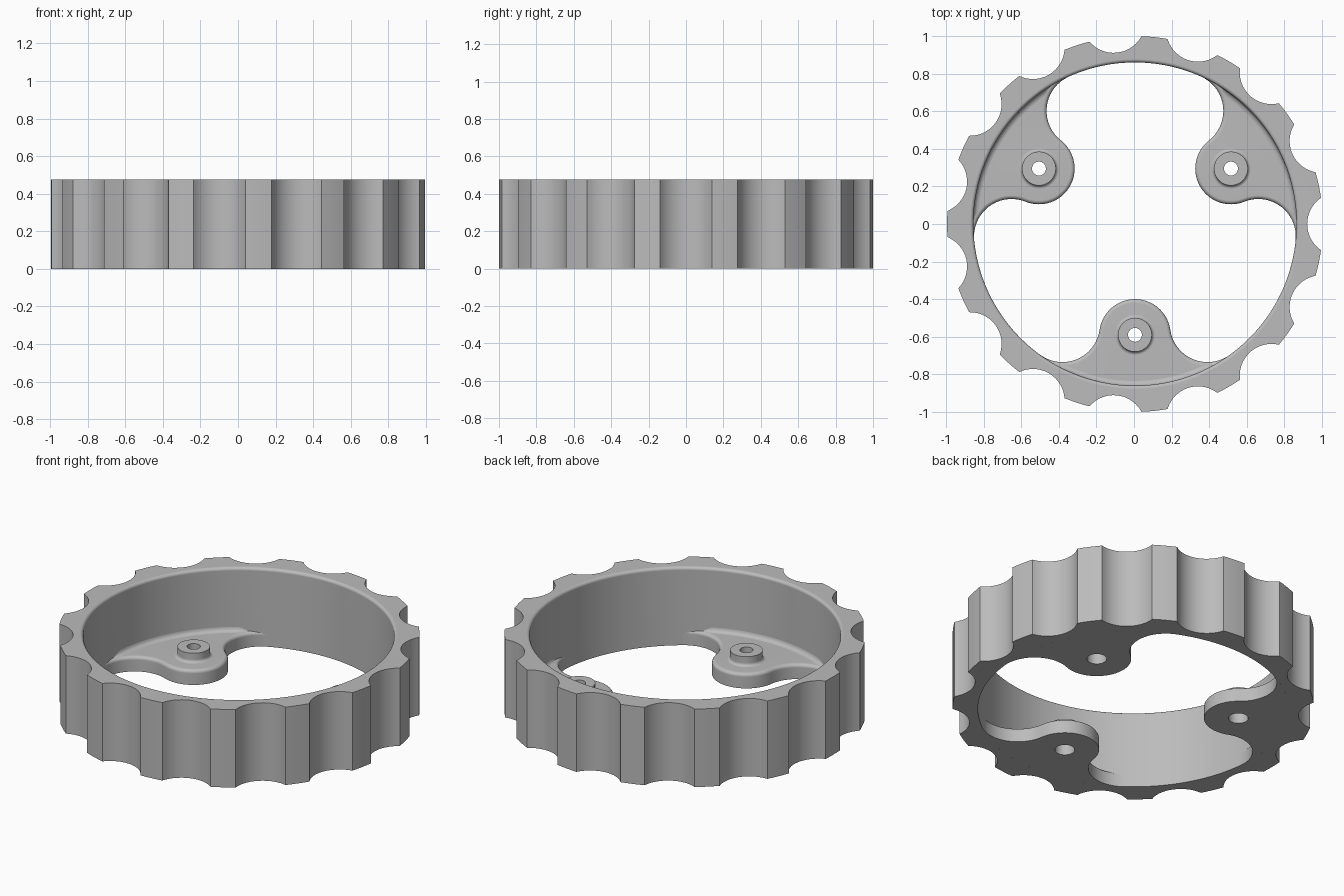
import bpy, bmesh
from math import sin, cos, pi, radians, atan2, acos, hypot, sqrt
from mathutils import Matrix, Vector

cube = bpy.data.objects.get("Cube")
if cube:
    bpy.data.objects.remove(cube)

HEIGHT, WALL, RIM = 0.476, 0.86, 0.018      # ring height, inner radius, rim rounding
PLATE, EDGE, COVE = 0.09, 0.02, 0.025       # arm thickness, edge rounding, wall fillet
LOBES = 15
SHIFT = Vector((0.005, 0, 0))

grey = bpy.data.materials.new("plain grey")
grey.use_nodes = True
grey.diffuse_color = (0.5, 0.5, 0.5, 1)
grey.node_tree.nodes["Principled BSDF"].inputs["Base Color"].default_value = (0.5, 0.5, 0.5, 1)


def arc(cx, cy, r, a0, a1, n):
    """n + 1 points along an arc, angles in radians."""
    return [(cx + r * cos(a0 + (a1 - a0) * i / n), cy + r * sin(a0 + (a1 - a0) * i / n))
            for i in range(n + 1)]


def add_loop(bm, pts, z):
    return [bm.verts.new((x, y, z)) for x, y in pts]


def bridge(bm, a, b):
    n = len(a)
    for i in range(n):
        j = (i + 1) % n
        bm.faces.new((a[i], a[j], b[j], b[i]))


def loop_edges(bm, loop):
    return [bm.edges.get((loop[i - 1], loop[i])) for i in range(len(loop))]


def finish(bm, name):
    mesh = bpy.data.meshes.new(name)
    bm.to_mesh(mesh)
    bm.free()
    mesh.materials.append(grey)
    ob = bpy.data.objects.new(name, mesh)
    bpy.context.collection.objects.link(ob)
    bpy.ops.object.select_all(action='DESELECT')
    ob.select_set(True)
    bpy.context.view_layer.objects.active = ob
    bpy.ops.object.shade_smooth_by_angle(angle=radians(32))
    mod = ob.modifiers.new("even_normals", 'WEIGHTED_NORMAL')
    mod.keep_sharp = True
    return ob


# Scalloped outer outline: short lobe arcs joined by round grooves
def scalloped_outline():
    pts = []
    half_lobe, half_groove = radians(4), radians(8)
    chord, depth = sin(half_groove), cos(half_groove) - 0.917
    r = (chord ** 2 + depth ** 2) / (2 * depth)
    centre = 0.917 + r
    sweep = atan2(chord, centre - cos(half_groove))
    for k in range(LOBES):
        g = 2 * pi * k / LOBES
        pts += arc(centre * cos(g), centre * sin(g), r, g + pi + sweep, g + pi - sweep, 14)
        lobe = g + pi / LOBES
        pts += arc(0, 0, 1, lobe - half_lobe, lobe + half_lobe, 4)[1:-1]
    return pts


# Grip ring with a rounded inner rim
bm = bmesh.new()
outer = scalloped_outline()
angles = [atan2(y, x) for x, y in outer]
loops = [add_loop(bm, outer, 0), add_loop(bm, outer, HEIGHT)]
profile = arc(WALL + RIM, HEIGHT - RIM, RIM, pi / 2, pi, 4) + [(WALL, 0)]
for r, z in profile:
    loops.append(add_loop(bm, [(r * cos(a), r * sin(a)) for a in angles], z))
for i in range(len(loops)):
    bridge(bm, loops[i - 1], loops[i])
bmesh.ops.recalc_face_normals(bm, faces=bm.faces)
bm.transform(Matrix.Translation(SHIFT))
finish(bm, "scalloped_ring")

# Arm outline: round head blended into the ring wall by tangent arcs
HEAD_Y, HEAD_R, BLEND = -0.59, 0.19, 0.2
D = WALL - BLEND
CY = (D ** 2 - (HEAD_R + BLEND) ** 2 + HEAD_Y ** 2) / (2 * HEAD_Y)
CX = sqrt(D ** 2 - CY ** 2)
BLEND_ANGLE = atan2(CY, CX)


def wall_end(offset):
    """Angle at which the inset blend arc meets the ring wall."""
    c = (D ** 2 + WALL ** 2 - (BLEND + offset) ** 2) / (2 * D * WALL)
    return BLEND_ANGLE - acos(min(1, c))


def arm_outline(offset):
    t = atan2(CY - HEAD_Y, CX)
    w = wall_end(offset)
    e = atan2(WALL * sin(w) - CY, WALL * cos(w) - CX) + 2 * pi
    half = arc(0, HEAD_Y, HEAD_R - offset, pi / 2, t, 16)
    half += arc(CX, CY, BLEND + offset, t + pi, e, 18)[1:]
    half += arc(0, 0, WALL, w, -pi / 2, 14)[1:]
    return half + [(-x, y) for x, y in half[-2:0:-1]]


def cove_size(a):
    """Wall fillet radius, narrowing to nothing at the arm tips."""
    d = BLEND_ANGLE - (-pi / 2 + abs(a + pi / 2))
    R = BLEND + EDGE
    if D * sin(d) >= R:
        return COVE
    return max(0.0005, min(COVE, WALL - D * cos(d) - sqrt(R ** 2 - (D * sin(d)) ** 2)))


def build_arm(name, turn):
    bm = bmesh.new()
    # plate sides with a rounded upper edge
    sides = [(0, 0)] + [(EDGE - x, PLATE - EDGE + z)
                        for x, z in arc(0, 0, EDGE, 0, pi / 2, 4)]
    plate = [add_loop(bm, arm_outline(o), z) for o, z in sides]
    for a, b in zip(plate, plate[1:]):
        bridge(bm, a, b)
    # boss with filleted foot and stepped through hole
    boss_r, foot, top, bore, wide = 0.09, 0.018, 0.147, 0.037, 0.055
    prof = arc(boss_r + foot, PLATE + foot, foot, 1.5 * pi, pi, 4)
    prof += [(boss_r, top), (bore, top), (bore, PLATE), (wide, PLATE), (wide, 0)]
    boss = [add_loop(bm, arc(0, HEAD_Y, r, 0, 2 * pi, 40)[:-1], z) for r, z in prof]
    for a, b in zip(boss, boss[1:]):
        bridge(bm, a, b)
    # flat top and underside, each with its round opening
    for a, b in ((plate[-1], boss[0]), (plate[0], boss[-1])):
        bmesh.ops.triangle_fill(bm, use_beauty=True, use_dissolve=False,
                                edges=loop_edges(bm, a) + loop_edges(bm, b))
    bmesh.ops.recalc_face_normals(bm, faces=bm.faces)
    # fillet between plate and ring wall
    end = wall_end(EDGE)
    rows = []
    for i in range(41):
        a = -pi - end + (2 * end + pi) * i / 40
        f = cove_size(a)
        rows.append([bm.verts.new((r * cos(a), r * sin(a), z))
                     for r, z in arc(WALL - f, PLATE + f, f, -pi / 2, 0, 4)])
    for p, q in zip(rows, rows[1:]):
        for i in range(4):
            bm.faces.new((p[i], p[i + 1], q[i + 1], q[i]))
    bm.transform(Matrix.Translation(SHIFT) @ Matrix.Rotation(turn, 4, 'Z'))
    return finish(bm, name)


# Three mounting arms
for k, name in enumerate(("front_arm", "left_arm", "right_arm")):
    build_arm(name, 2 * pi * k / 3)
